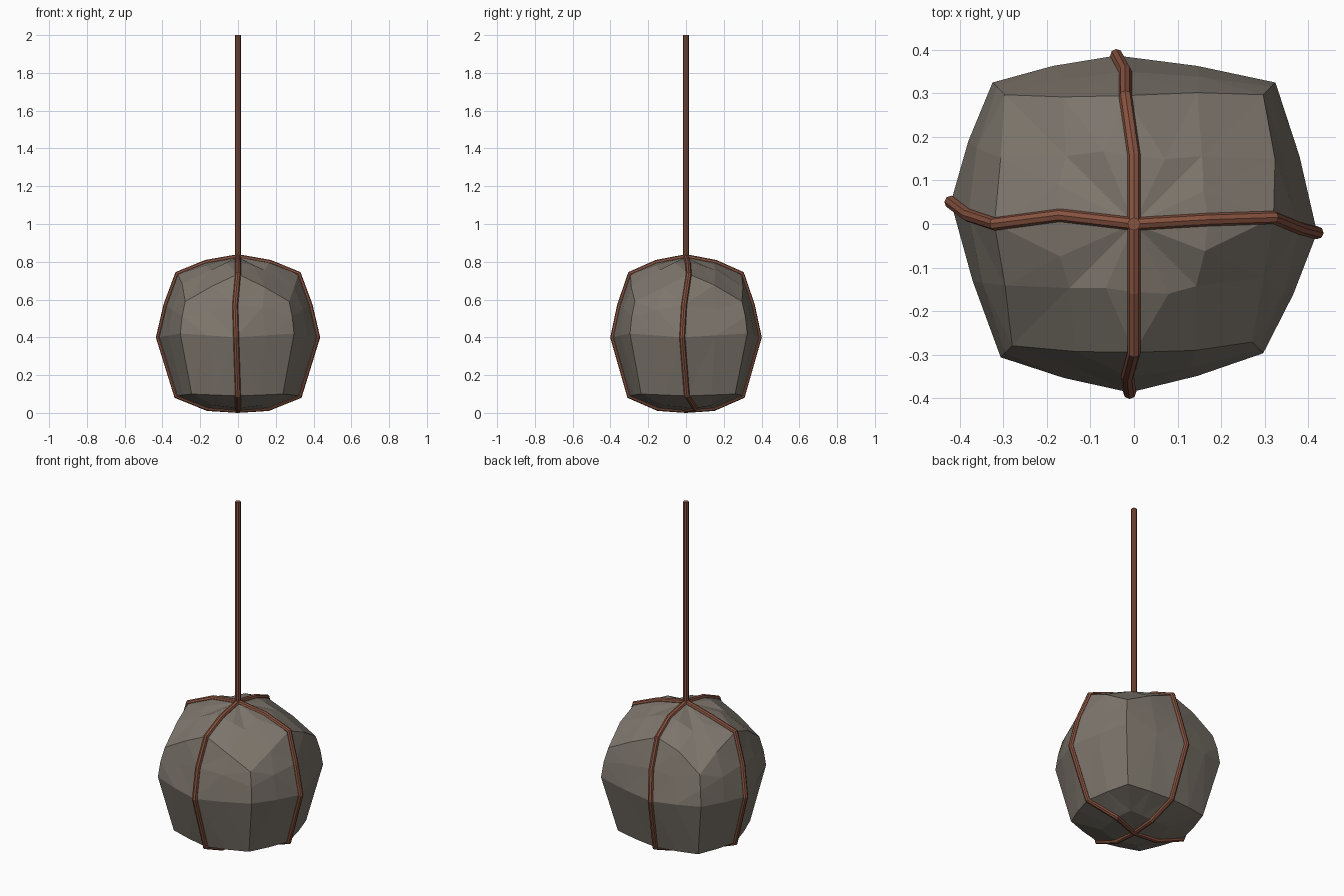
import bpy, bmesh, random
from math import pi
from mathutils import Vector, Matrix

cube = bpy.data.objects.get("Cube")
if cube:
    bpy.data.objects.remove(cube, do_unlink=True)
random.seed(4)


def material(name, rgb):
    m = bpy.data.materials.new(name)
    m.use_nodes = True
    m.diffuse_color = (*rgb, 1)
    m.node_tree.nodes["Principled BSDF"].inputs["Base Color"].default_value = (*rgb, 1)
    return m


def add_object(name, mesh, mat):
    ob = bpy.data.objects.new(name, mesh)
    mesh.materials.clear()
    mesh.materials.append(mat)
    bpy.context.collection.objects.link(ob)
    return ob


stone = material("stone grey", (0.205, 0.18, 0.15))
rust = material("rope brown", (0.24, 0.085, 0.05))

# Rings of the boulder, top to bottom:
# side reach, side height, corner reach, corner height
RINGS = [
    (0.17, 0.795, 0.15, 0.755),
    (0.32, 0.735, 0.285, 0.59),
    (0.38, 0.57, 0.302, 0.51),
    (0.42, 0.40, 0.312, 0.42),
    (0.325, 0.09, 0.25, 0.10),
    (0.16, 0.025, 0.13, 0.04),
]
# Sideways wander of the strap line on each side: right (+x), back, left, front
SWAY = [
    (0.01, 0.015, -0.01, -0.02, 0.005, 0.05),
    (0.00, 0.02, 0.02, 0.04, 0.01, 0.00),
    (-0.02, 0.00, -0.02, -0.05, -0.01, 0.00),
    (0.00, 0.00, -0.015, -0.01, 0.00, 0.00),
]
SIDE_SCALE = (1.0, 0.92, 1.0, 0.92)
CORNER_SCALE = (1.04, 1.04, 0.98, 0.95)
TOP, BOTTOM = Vector((0, 0, 0.825)), Vector((0, 0, 0.01))


def side_point(ring, side):
    reach, z = RINGS[ring][:2]
    p = Vector((reach * SIDE_SCALE[side], SWAY[side][ring], z))
    return Matrix.Rotation(side * pi / 2, 3, "Z") @ p


def corner_point(ring, side):
    reach, z = RINGS[ring][2:]
    reach *= CORNER_SCALE[side]
    return Matrix.Rotation(side * pi / 2, 3, "Z") @ Vector((reach, reach, z))


def ring_points(ring):
    """Sixteen points: side, middle, corner, middle, for each quarter."""
    pts = []
    for s in range(4):
        a, c, b = side_point(ring, s), corner_point(ring, s), side_point(ring, (s + 1) % 4)
        mids = [(a + c) / 2, (c + b) / 2]
        for m in mids:
            m.xy *= 1.02
            if ring < 3:
                m.z += 0.012
                m += Vector([random.uniform(-0.012, 0.012) for _ in range(3)])
        pts += [a, mids[0], c, mids[1]]
    return pts


# Faceted boulder
bm = bmesh.new()
top, bottom = bm.verts.new(TOP), bm.verts.new(BOTTOM)
rows = [[bm.verts.new(p) for p in ring_points(r)] for r in range(len(RINGS))]
for i in range(16):
    j = (i + 1) % 16
    bm.faces.new((top, rows[0][i], rows[0][j]))
    bm.faces.new((bottom, rows[-1][j], rows[-1][i]))
    for upper, lower in zip(rows, rows[1:]):
        bm.faces.new((upper[i], lower[i], lower[j], upper[j]))
bmesh.ops.triangulate(bm, faces=bm.faces[:], quad_method="SHORT_EDGE")
bmesh.ops.recalc_face_normals(bm, faces=bm.faces[:])
mesh = bpy.data.meshes.new("boulder")
bm.to_mesh(mesh)
bm.free()
add_object("boulder", mesh, stone)


# Ropes: six-sided tubes along a path
def rope(name, points):
    curve = bpy.data.curves.new(name + "_path", "CURVE")
    curve.dimensions = "3D"
    curve.bevel_depth = 0.015
    curve.bevel_resolution = 2
    curve.use_fill_caps = True
    spline = curve.splines.new("POLY")
    spline.points.add(len(points) - 1)
    for sp, p in zip(spline.points, points):
        sp.co = (*p, 1)
    spline.use_smooth = False
    tmp = bpy.data.objects.new(name + "_path", curve)
    bpy.context.collection.objects.link(tmp)
    deps = bpy.context.evaluated_depsgraph_get()
    tube = bpy.data.meshes.new_from_object(tmp.evaluated_get(deps))
    bpy.data.objects.remove(tmp, do_unlink=True)
    tube.name = name
    add_object(name, tube, rust)


rope("hanging_rope", [TOP - Vector((0, 0, 0.02)), Vector((0, 0, 2))])
for s, label in enumerate(("left", "back", "right", "front")):
    path = [TOP] + [side_point(r, s) for r in range(len(RINGS))] + [BOTTOM + Vector((0, 0, 0.005))]
    rope(label + "_strap", path)
